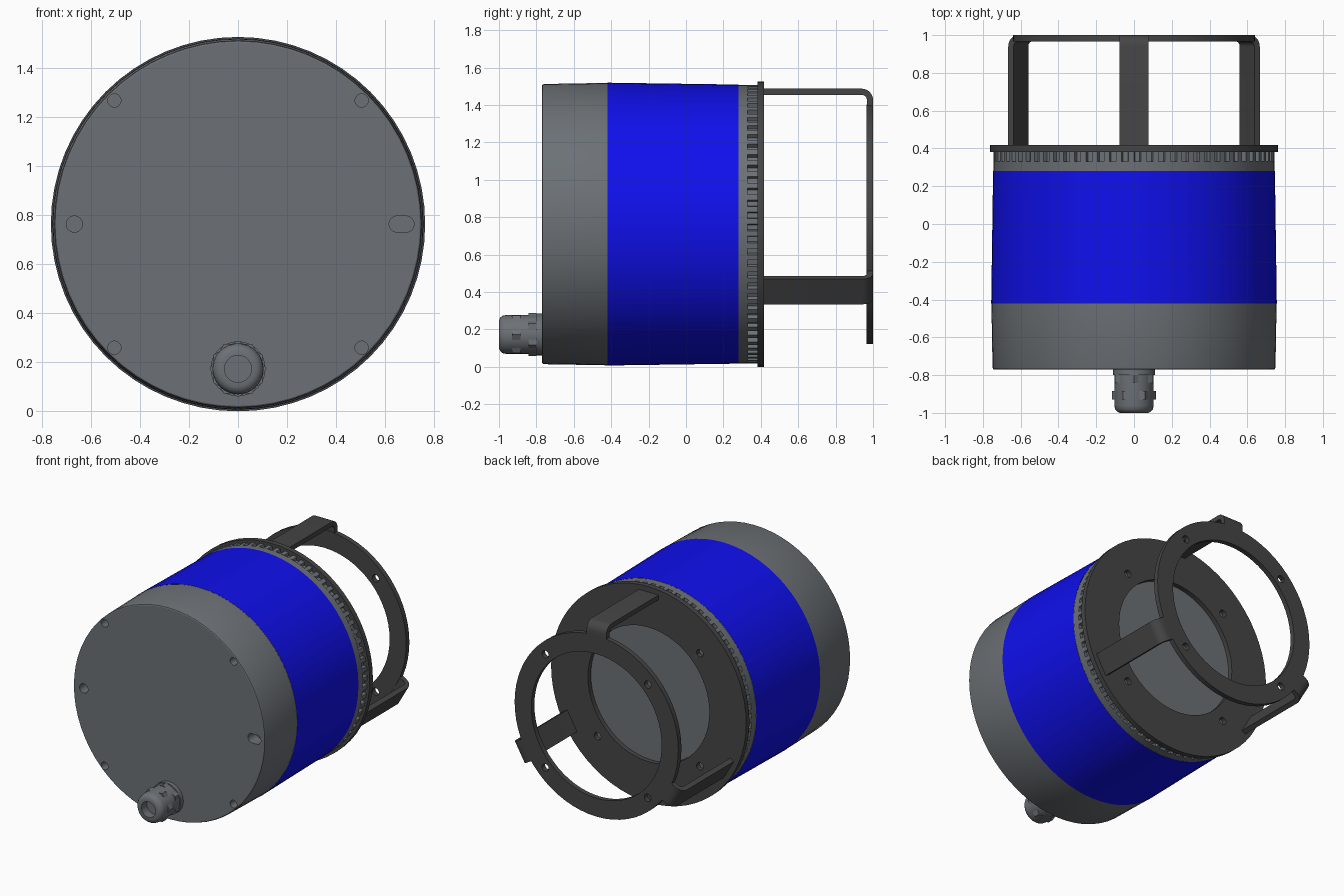
import bpy, bmesh
from math import sin, cos, pi, radians
from mathutils import Matrix, Vector

if "Cube" in bpy.data.objects:
    bpy.data.objects.remove(bpy.data.objects["Cube"])

ZC = 0.763   # height of the main axis (runs along y)
ZG = 0.173   # height of the cable gland axis


def material(name, rgb):
    m = bpy.data.materials.new(name)
    m.diffuse_color = (*rgb, 1)
    m.use_nodes = True
    m.node_tree.nodes["Principled BSDF"].inputs["Base Color"].default_value = m.diffuse_color
    return m


BLUE = material("blue", (0.005, 0.005, 0.85))
GREY = material("grey", (0.15, 0.165, 0.18))
DARK = material("dark_grey", (0.06, 0.06, 0.06))


def finish(bm, name, mat):
    bmesh.ops.recalc_face_normals(bm, faces=bm.faces)
    me = bpy.data.meshes.new(name)
    bm.to_mesh(me)
    bm.free()
    ob = bpy.data.objects.new(name, me)
    bpy.context.collection.objects.link(ob)
    if mat:
        me.materials.append(mat)
    return ob


def smooth(ob):
    bpy.ops.object.select_all(action='DESELECT')
    ob.select_set(True)
    bpy.context.view_layer.objects.active = ob
    bpy.ops.object.shade_smooth_by_angle(angle=radians(30))


def lathe(name, profile, mat, zc=ZC, steps=64, closed=False):
    """Revolve (radius, y) points around the y axis."""
    bm = bmesh.new()
    vs = [bm.verts.new((r, y, 0)) for r, y in profile]
    pairs = list(zip(vs, vs[1:])) + ([(vs[-1], vs[0])] if closed else [])
    es = [bm.edges.new(p) for p in pairs]
    bmesh.ops.spin(bm, geom=vs + es, cent=(0, 0, 0), axis=(0, 1, 0),
                   angle=2 * pi, steps=steps)
    bmesh.ops.remove_doubles(bm, verts=bm.verts, dist=1e-5)
    bmesh.ops.translate(bm, verts=bm.verts, vec=(0, 0, zc))
    return finish(bm, name, mat)


def prism(name, pts, y0, y1, mat=None, zc=ZC):
    """Extrude an (x, z) outline from y0 to y1."""
    bm = bmesh.new()
    f = bm.faces.new([bm.verts.new((x, y0, z + zc)) for x, z in pts])
    g = bmesh.ops.extrude_face_region(bm, geom=[f])["geom"]
    bmesh.ops.translate(bm, vec=(0, y1 - y0, 0),
                        verts=[v for v in g if isinstance(v, bmesh.types.BMVert)])
    return finish(bm, name, mat)


def circle(r, n, cx=0, cz=0, stretch=0):
    """Circle outline, or a slot when stretched along x."""
    pts = []
    for i in range(n):
        a = 2 * pi * (i + 0.5) / n
        pts.append((cx + r * cos(a) + (stretch if cos(a) > 0 else -stretch), cz + r * sin(a)))
    return pts


def drill(ob, outlines, y0, y1):
    for pts in outlines:
        cutter = prism("cutter", pts, y0, y1)
        cutter.hide_render = True
        mod = ob.modifiers.new("hole", 'BOOLEAN')
        mod.operation, mod.solver, mod.object = 'DIFFERENCE', 'EXACT', cutter
        bpy.context.view_layer.objects.active = ob
        bpy.ops.object.modifier_apply(modifier=mod.name)
        bpy.data.objects.remove(cutter)


# Front cap with screw holes and a slot
cap = lathe("front_cap", [(0, -0.77), (0.741, -0.77), (0.746, -0.767), (0.749, -0.758),
                          (0.755, -0.42), (0, -0.42)], GREY)
d = 0.504
holes = [circle(0.027, 20, sx * d, sz * d) for sx in (-1, 1) for sz in (-1, 1)]
holes += [circle(0.033, 20, -0.667), circle(0.033, 20, 0.667, 0, 0.018)]
drill(cap, holes, -0.85, -0.68)
smooth(cap)

# Blue tapered band
smooth(lathe("blue_band", [(0.756, -0.42), (0.746, 0.28)], BLUE))

# Rear collar: plain part, then the notched grip
smooth(lathe("rear_collar", [(0, 0.28), (0.745, 0.28), (0.745, 0.33), (0, 0.33)], GREY))
N = 72
teeth = []
for i in range(N):
    for frac, r in ((0, 0.745), (0.45, 0.745), (0.52, 0.722), (0.93, 0.722)):
        a = 2 * pi * (i + frac) / N
        teeth.append((r * cos(a), r * sin(a)))
prism("notched_grip", teeth, 0.33, 0.384, GREY)

# Rear flange and guard ring, each with four holes
q = 0.40
four = [circle(0.026, 20, sx * q, sz * q) for sx in (-1, 1) for sz in (-1, 1)]
for name, ro, ri, y0, y1 in (("rear_flange", 0.763, 0.475, 0.381, 0.417),
                             ("guard_ring", 0.64, 0.51, 0.965, 1.0)):
    ring = lathe(name, [(ri, y0), (ro, y0), (ro, y1), (ri, y1)], DARK, closed=True)
    drill(ring, four, y0 - 0.03 if y0 > 0.5 else y0 - 0.01, y1 + 0.03)
    smooth(ring)

# Three bent straps joining flange and guard ring
R, T, W, B = 0.724, 0.033, 0.155, 0.06
arc = [radians(90 * i / 6) for i in range(7)]
bend = lambda rad: [(R - B + rad * cos(a), 1.0 - B + rad * sin(a)) for a in arc]
outline = [(R, 0.40)] + bend(B) + [(0.625, 1.0), (0.625, 1.0 - T)] \
    + bend(B - T)[::-1] + [(R - T, 0.40)]
for i in range(3):
    bm = bmesh.new()
    f = bm.faces.new([bm.verts.new((-W / 2, y, r)) for r, y in outline])
    g = bmesh.ops.extrude_face_region(bm, geom=[f])["geom"]
    bmesh.ops.translate(bm, vec=(W, 0, 0),
                        verts=[v for v in g if isinstance(v, bmesh.types.BMVert)])
    bm.transform(Matrix.Translation(Vector((0, 0, ZC))) @ Matrix.Rotation(2 * pi * i / 3, 4, 'Y'))
    smooth(finish(bm, f"strap_{i + 1}", DARK))

# Cable gland: base collar, hex nut, domed nut with bore, hex grip
smooth(lathe("gland_base", [(0, -0.765), (0.112, -0.765), (0.112, -0.80), (0, -0.80)],
             GREY, ZG, 32))
hexagon = lambda r, off: [(r * cos(a), r * sin(a)) for a in
                          (pi / 3 * i + off for i in range(6))]
prism("gland_hex_nut", hexagon(0.115, pi / 2), -0.843, -0.80, GREY, ZG)
smooth(lathe("gland_dome_nut", [(0.104, -0.80), (0.104, -0.96), (0.100, -0.98), (0.090, -0.993),
                                (0.075, -1.0), (0.055, -1.0), (0.055, -0.94), (0, -0.94)],
             GREY, ZG, 32))
prism("gland_hex_grip", hexagon(0.116, 0), -0.93, -0.885, GREY, ZG)
bpy.data.objects["gland_hex_grip"].hide_render = False
# Open the grip so it does not fill the bore
grip = bpy.data.objects["gland_hex_grip"]
drill(grip, [[(x, z + ZG - ZC) for x, z in circle(0.06, 24)]], -1.0, -0.80)
